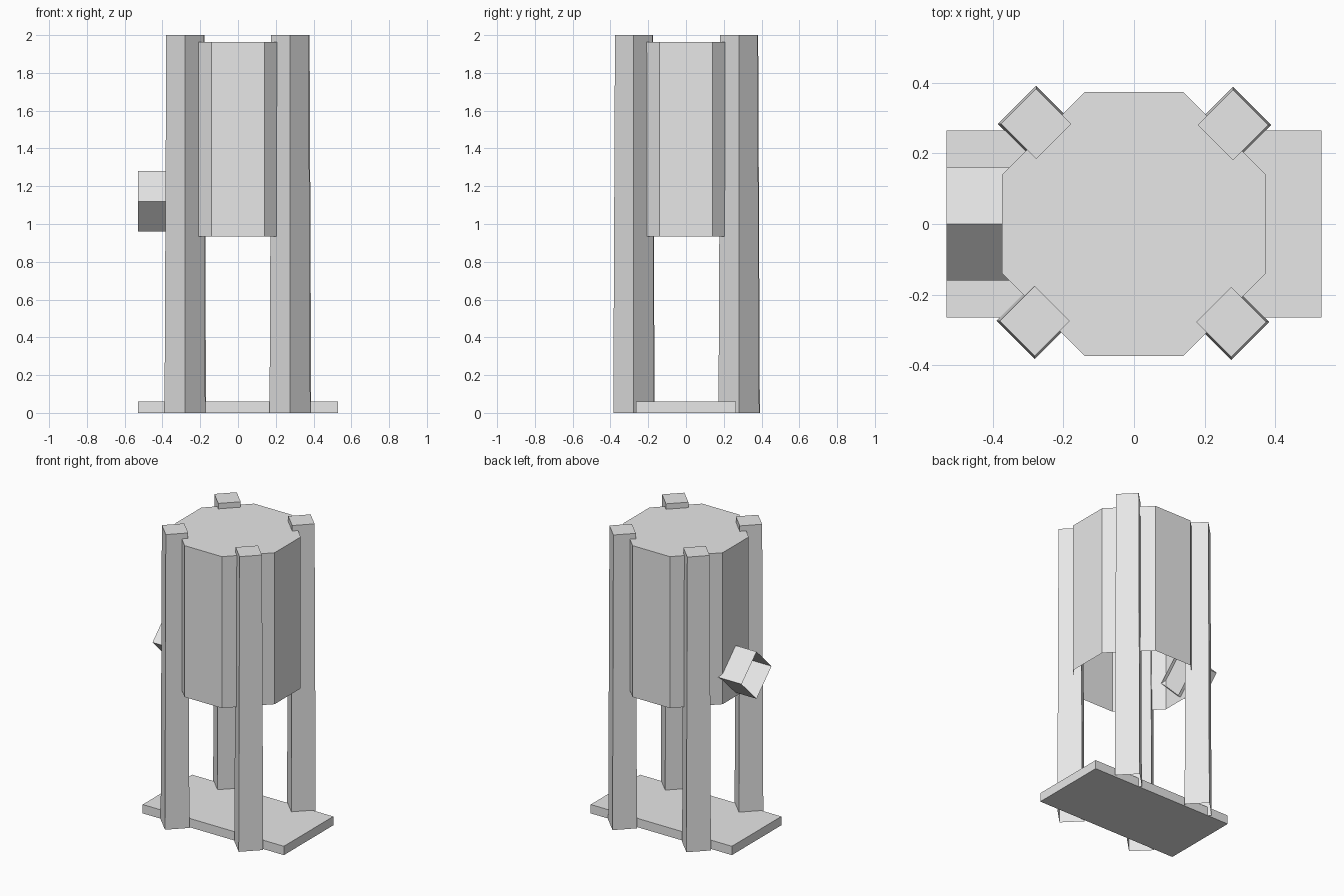
import bpy, bmesh, math
from mathutils import Matrix, Vector

cube = bpy.data.objects.get("Cube")
if cube:
    bpy.data.objects.remove(cube, do_unlink=True)

# One plain grey for everything
GREY = (0.8, 0.8, 0.8, 1)
grey = bpy.data.materials.new("light_grey")
grey.use_nodes = True
grey.diffuse_color = GREY
grey.node_tree.nodes["Principled BSDF"].inputs["Base Color"].default_value = GREY


def prism(name, bottom, top, z0, z1, cap_bottom=False, cap_top=True, matrix=None):
    """Flat-sided shell between two counter-clockwise outlines."""
    bm = bmesh.new()
    low = [bm.verts.new((x, y, z0)) for x, y in bottom]
    high = [bm.verts.new((x, y, z1)) for x, y in top]
    n = len(low)
    for i in range(n):
        j = (i + 1) % n
        bm.faces.new((low[i], low[j], high[j], high[i]))
    if cap_bottom:
        bm.faces.new(low[::-1])
    if cap_top:
        bm.faces.new(high)
    if matrix:
        bm.transform(matrix)
    mesh = bpy.data.meshes.new(name)
    bm.to_mesh(mesh)
    bm.free()
    mesh.materials.append(grey)
    obj = bpy.data.objects.new(name, mesh)
    bpy.context.collection.objects.link(obj)
    return obj


def ring(radius, sides=4, centre=(0, 0)):
    return [(centre[0] + radius * math.cos(i * math.tau / sides),
             centre[1] + radius * math.sin(i * math.tau / sides)) for i in range(sides)]


# Base plate
plate = [(-0.53, -0.265), (0.53, -0.265), (0.53, 0.265), (-0.53, 0.265)]
prism("base_plate", plate, plate, 0, 0.06, cap_bottom=True)

# Tank: square with chamfered corners, open underneath
W, F = 0.373, 0.14
tank = [(W, -F), (W, F), (F, W), (-F, W), (-W, F), (-W, -F), (-F, -W), (F, -W)]
prism("tank", tank, tank, 0.935, 1.963)

# Four slightly tapered posts, turned on their corners
posts = {
    "front_right_post": (-0.281, -0.274),
    "front_left_post": (0.275, -0.277),
    "back_left_post": (0.28, 0.28),
    "back_right_post": (-0.277, 0.283),
}
for name, c in posts.items():
    prism(name, ring(0.108, centre=c), ring(0.099, centre=c), 0, 2)

# Square spout tube on the right side, open at both ends
turn = Matrix.Translation(Vector((0, 0, 1.12))) @ Matrix.Rotation(math.radians(90), 4, "Y")
spout = ring(0.16)
prism("spout", spout, spout, -0.53, -0.352, cap_top=False, matrix=turn)
